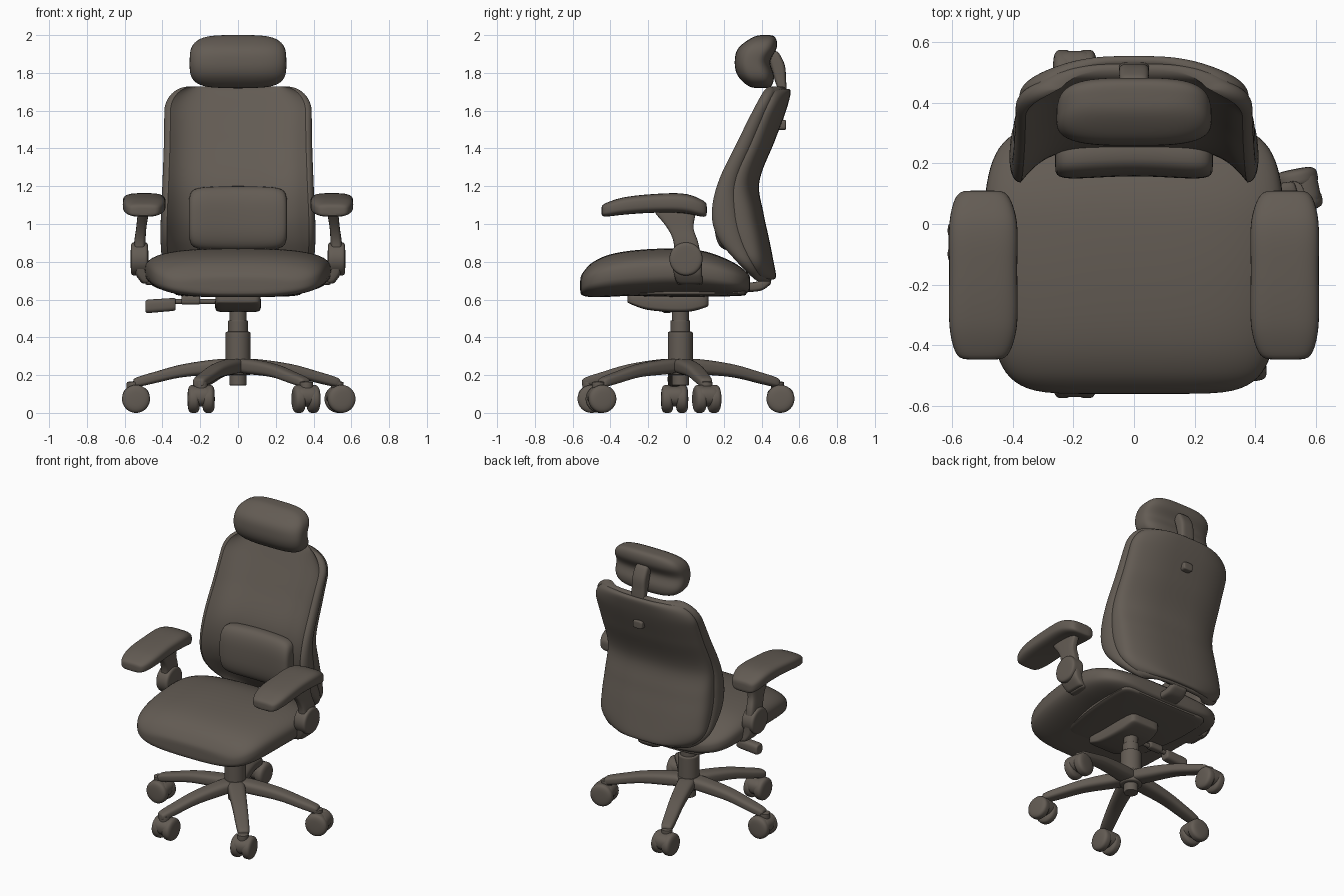
import bpy, bmesh
from math import sin, cos, pi, sqrt, copysign, atan2
from mathutils import Matrix

cube = bpy.data.objects.get("Cube")
if cube:
    bpy.data.objects.remove(cube)

COLOUR = (0.125, 0.106, 0.088, 1)
mat = bpy.data.materials.new("warm_grey")
mat.use_nodes = True
mat.diffuse_color = COLOUR
bsdf = mat.node_tree.nodes["Principled BSDF"]
bsdf.inputs["Base Color"].default_value = COLOUR
bsdf.inputs["Roughness"].default_value = 0.7


def power(v, e):
    return copysign(abs(v) ** e, v)


def sample(rows, t):
    """Smoothly interpolate the columns of a table keyed by its first column."""
    i = 0
    while i < len(rows) - 2 and t > rows[i + 1][0]:
        i += 1
    a, b = rows[i], rows[i + 1]
    before, after = rows[max(i - 1, 0)], rows[min(i + 2, len(rows) - 1)]
    span = b[0] - a[0]
    k = min(max((t - a[0]) / span, 0), 1)
    out = []
    for c in range(1, len(a)):
        m0 = (b[c] - before[c]) / (b[0] - before[0]) * span
        m1 = (after[c] - a[c]) / (after[0] - a[0]) * span
        out.append((2*k**3 - 3*k**2 + 1) * a[c] + (k**3 - 2*k**2 + k) * m0
                   + (3*k**2 - 2*k**3) * b[c] + (k**3 - k**2) * m1)
    return out


def skin(name, rings, matrix=Matrix()):
    """Join rings of points into one closed, smooth-shaded object."""
    bm = bmesh.new()
    loops = [[bm.verts.new(matrix @ Matrix.Translation(p).translation) for p in r] for r in rings]
    n = len(loops[0])
    for low, high in zip(loops, loops[1:]):
        for i in range(n):
            j = (i + 1) % n
            bm.faces.new((low[i], low[j], high[j], high[i]))
    bm.faces.new(loops[0][::-1])
    bm.faces.new(loops[-1])
    bmesh.ops.recalc_face_normals(bm, faces=bm.faces)
    mesh = bpy.data.meshes.new(name)
    bm.to_mesh(mesh)
    bm.free()
    mesh.materials.append(mat)
    obj = bpy.data.objects.new(name, mesh)
    bpy.context.collection.objects.link(obj)
    bpy.ops.object.select_all(action='DESELECT')
    obj.select_set(True)
    bpy.context.view_layer.objects.active = obj
    bpy.ops.object.shade_smooth_by_angle(angle=0.7)


def pad(name, axis, rows, n=3, p=6, matrix=Matrix(), steps=28, sides=40):
    """Rounded solid along an axis; rows are (position, centre u, v, half size u, v)."""
    t0, t1 = rows[0][0], rows[-1][0]
    rings = []
    for i in range(steps + 1):
        s = 0.9999 * sin(pi * (i / steps - 0.5))
        t = (t0 + t1) / 2 + s * (t1 - t0) / 2
        taper = (1 - abs(s) ** p) ** (1 / p)
        cu, cv, hu, hv = sample(rows, t)
        ring = []
        for k in range(sides):
            a = 2 * pi * k / sides
            u = cu + hu * taper * power(cos(a), 2 / n)
            v = cv + hv * taper * power(sin(a), 2 / n)
            ring.append({'x': (t, u, v), 'y': (u, t, v), 'z': (u, v, t)}[axis])
        rings.append(ring)
    skin(name, rings, matrix)


def bar(name, axis, t0, t1, cu, cv, hu, hv, **kw):
    """Straight pad with a constant section."""
    pad(name, axis, [(t0, cu, cv, hu, hv), (t1, cu, cv, hu, hv)], **kw)


# Star base, with one leg and twin-wheel caster per direction
HUB = -0.03
bar("base_hub", 'z', 0.2, 0.29, 0, HUB, 0.07, 0.07, n=2, p=10)
bar("hub_peg", 'z', 0.145, 0.22, 0, HUB, 0.045, 0.045, n=2, p=20)
CASTERS = [(0.54, 0.11, 0.2), (-0.195, 0.5, pi / 2), (-0.54, -0.06, 0),
           (-0.195, -0.5, pi / 2), (0.36, -0.45, 1.75)]
for x, y, turn in CASTERS:
    spin = Matrix.Translation((0, HUB, 0)) @ Matrix.Rotation(atan2(y - HUB, x), 4, 'Z')
    pad("base_leg", 'x', [(0, 0, 0.25, 0.06, 0.035), (0.1, 0, 0.245, 0.055, 0.04),
                          (0.3, 0, 0.222, 0.047, 0.034), (0.45, 0, 0.185, 0.042, 0.03),
                          (0.555, 0, 0.158, 0.038, 0.028)], p=8, matrix=spin)
    place = Matrix.Translation((x, y, 0)) @ Matrix.Rotation(turn, 4, 'Z')
    bar("caster_stem", 'z', 0.1, 0.165, -0.015, 0, 0.034, 0.034, n=2, p=20, matrix=place, steps=10)
    bar("caster_hood", 'y', -0.066, 0.066, 0, 0.088, 0.071, 0.055, n=2.3, p=4, matrix=place, steps=16)
    for side in (-1, 1):
        bar("caster_wheel", 'y', side * 0.039 - 0.033, side * 0.039 + 0.033, 0, 0.074,
            0.074, 0.074, n=2, p=3.5, matrix=place, steps=16)

# Gas column
for name, z0, z1, r in (("column_sleeve", 0.27, 0.43, 0.066), ("column_collar", 0.42, 0.49, 0.052),
                        ("column_rod", 0.47, 0.57, 0.045)):
    bar(name, 'z', z0, z1, 0, HUB, r, r, n=2, p=24)

# Tilt mechanism, lever and back connector
pad("tilt_mechanism", 'y', [(-0.31, 0, 0.605, 0.12, 0.025), (-0.2, 0, 0.585, 0.12, 0.04),
                            (0, 0, 0.58, 0.12, 0.046), (0.12, 0, 0.595, 0.11, 0.035)], n=6, p=10)
bar("lever_rod", 'x', -0.36, -0.1, -0.1, 0.59, 0.014, 0.014, n=2, p=20)
bar("lever_joint", 'x', -0.3, -0.2, -0.1, 0.597, 0.025, 0.024, p=8)
pad("lever_paddle", 'x', [(-0.49, -0.1, 0.563, 0.035, 0.036), (-0.33, -0.1, 0.575, 0.033, 0.034)], p=10)
pad("back_connector", 'y', [(0.1, 0, 0.645, 0.07, 0.025), (0.3, 0, 0.662, 0.07, 0.024),
                            (0.4, 0, 0.675, 0.065, 0.027), (0.45, 0, 0.71, 0.06, 0.03)], n=4, p=12)

# Seat cushion with a sloping front, and the pan beneath it
pad("seat_cushion", 'y', [(-0.56, 0, 0.675, 0.42, 0.07), (-0.5, 0, 0.703, 0.442, 0.096),
                          (-0.4, 0, 0.727, 0.462, 0.113), (-0.25, 0, 0.743, 0.48, 0.12),
                          (-0.05, 0, 0.75, 0.492, 0.12), (0.1, 0, 0.74, 0.49, 0.115),
                          (0.25, 0, 0.71, 0.46, 0.09), (0.34, 0, 0.685, 0.41, 0.06)],
    n=2.9, p=7, steps=44, sides=64)
pad("seat_pan", 'y', [(-0.35, 0, 0.642, 0.27, 0.022), (0, 0, 0.638, 0.33, 0.024),
                      (0.32, 0, 0.645, 0.34, 0.026)], n=4, p=10)

# Backrest: curved cushion with forward wings, and a rear shell
BACK = [(0.695, 0.37, 0.485, 0.37), (0.8, 0.265, 0.464, 0.4), (0.92, 0.165, 0.44, 0.41),
        (1.05, 0.13, 0.412, 0.408), (1.22, 0.165, 0.388, 0.4), (1.44, 0.27, 0.47, 0.392),
        (1.6, 0.35, 0.53, 0.39), (1.728, 0.42, 0.565, 0.388)]


def back_layer(name, near, far, shrink, radius=0.13, steps=56, sides=88):
    z0, z1 = BACK[0][0] + shrink, BACK[-1][0] - shrink
    rings = []
    for i in range(steps + 1):
        s = 0.9999 * sin(pi * (i / steps - 0.5))
        z = (z0 + z1) / 2 + s * (z1 - z0) / 2
        front, rear, w = sample(BACK, z)
        k = max(0, radius - min(z - z0, z1 - z))
        w -= shrink + radius - sqrt(max(radius**2 - k**2, 0))
        edge = sqrt(1 - abs(s) ** 40)
        ring = []
        for j in range(sides):
            a = 2 * pi * j / sides
            q = power(cos(a), 0.5)
            f = front + 0.42 * (rear - front) * (1 - min(abs(q) / 0.92, 1) ** 5)
            b = max(rear - 0.075 * abs(q) ** 3, f + 0.04)
            lo, hi = f + near * (b - f), f + far * (b - f)
            round_off = copysign(sqrt(max(1 - q ** 24, 0)), sin(a))
            ring.append((w * q, (lo + hi) / 2 + (hi - lo) / 2 * edge * round_off, z))
        rings.append(ring)
    skin(name, rings)


back_layer("back_cushion", 0, 0.68, 0)
back_layer("back_shell", 0.45, 1, 0.012)
pad("lumbar_pad", 'x', [(-0.26, 0.22, 1.03, 0.075, 0.165), (0, 0.235, 1.03, 0.078, 0.17),
                        (0.26, 0.22, 1.03, 0.075, 0.165)], n=2.7, p=7)
bar("back_knob", 'y', 0.46, 0.53, 0, 1.525, 0.036, 0.027, n=4, p=8)

# Headrest, hollowed behind, on a short curved bracket
pad("headrest", 'z', [(1.72, 0, 0.395, 0.25, 0.08), (1.79, 0, 0.368, 0.255, 0.098),
                      (1.86, 0, 0.352, 0.256, 0.094), (1.93, 0, 0.378, 0.252, 0.103),
                      (2.0, 0, 0.42, 0.238, 0.075)], n=3.2, p=4, steps=36, sides=56)
pad("headrest_bracket", 'z', [(1.69, 0, 0.515, 0.05, 0.02), (1.76, 0, 0.5, 0.05, 0.03),
                              (1.84, 0, 0.485, 0.05, 0.038), (1.915, 0, 0.455, 0.048, 0.035)], n=4, p=8)

# Armrests, mirrored
for side, word in ((1, "left"), (-1, "right")):
    flip = Matrix.Scale(side, 4, (1, 0, 0))
    pad(word + "_arm_pad", 'y', [(-0.447, 0.5, 1.07, 0.095, 0.038), (-0.33, 0.497, 1.095, 0.112, 0.046),
                                 (-0.15, 0.497, 1.11, 0.112, 0.05), (0, 0.497, 1.107, 0.112, 0.052),
                                 (0.11, 0.5, 1.075, 0.095, 0.048)], n=3.4, p=7, matrix=flip)
    pad(word + "_arm_post", 'z', [(0.78, 0.525, 0.01, 0.03, 0.075), (0.9, 0.52, 0.0, 0.03, 0.065),
                                  (0.98, 0.512, -0.03, 0.027, 0.07), (1.07, 0.5, -0.06, 0.03, 0.115)],
        n=4, p=14, matrix=flip)
    bar(word + "_arm_pivot", 'x', 0.475, 0.568, 0, 0.815, 0.088, 0.088, n=2, p=7, matrix=flip)
    pad(word + "_arm_lower", 'z', [(0.685, 0.475, 0.02, 0.035, 0.07), (0.74, 0.51, 0.01, 0.035, 0.075),
                                   (0.83, 0.525, 0.0, 0.03, 0.085)], n=4, p=10, matrix=flip)
    bar(word + "_arm_bracket", 'x', 0.28, 0.49, 0.02, 0.7, 0.07, 0.024, n=4, p=10, matrix=flip)
